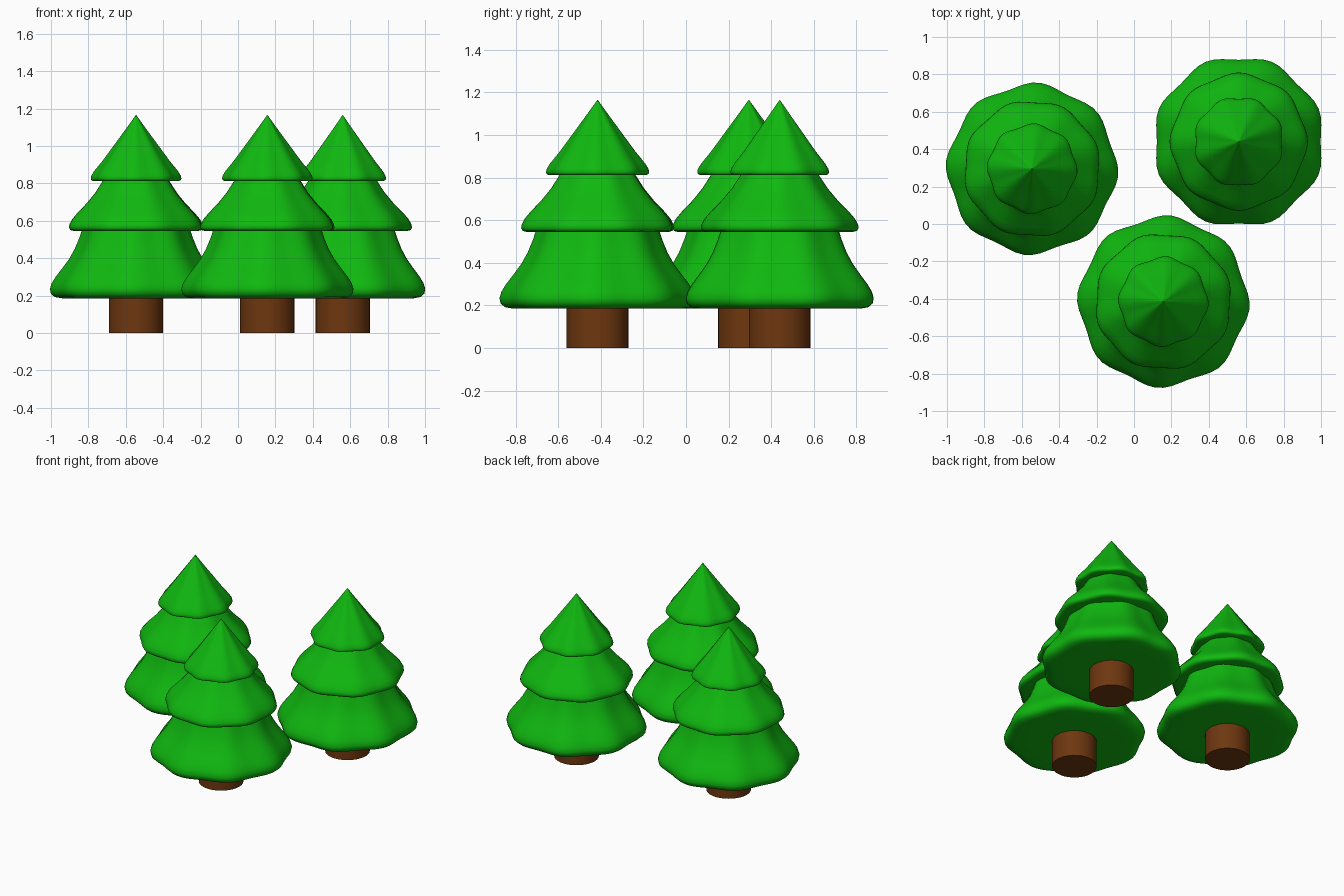
import bpy
import bmesh
from math import cos, sin, pi, radians

cube = bpy.data.objects.get("Cube")
if cube:
    bpy.data.objects.remove(cube, do_unlink=True)


def make_material(name, rgb):
    mat = bpy.data.materials.new(name)
    mat.use_nodes = True
    mat.diffuse_color = (*rgb, 1)
    mat.node_tree.nodes["Principled BSDF"].inputs["Base Color"].default_value = (*rgb, 1)
    return mat


green = make_material("leaf green", (0.005, 0.48, 0.005))
brown = make_material("bark brown", (0.155, 0.038, 0.005))


def lathe(name, profile, segments, material, location, lobe=0.0, turn=0.0):
    """Revolve (radius, height) points, with eight gentle lobes around the axis."""
    bm = bmesh.new()
    rings = []
    for radius, z in profile:
        ring = []
        for i in range(segments):
            a = 2 * pi * i / segments
            r = radius * (1 + lobe * cos(8 * (a - turn)))
            ring.append(bm.verts.new((r * cos(a), r * sin(a), z)))
        rings.append(ring)
    for low, high in zip(rings, rings[1:]):
        for i in range(segments):
            j = (i + 1) % segments
            bm.faces.new((low[i], low[j], high[j], high[i]))
    bm.faces.new(rings[0][::-1])
    bm.faces.new(rings[-1])
    mesh = bpy.data.meshes.new(name)
    bm.to_mesh(mesh)
    bm.free()
    mesh.materials.append(material)
    obj = bpy.data.objects.new(name, mesh)
    obj.location = (*location, 0)
    bpy.context.collection.objects.link(obj)
    bpy.ops.object.select_all(action="DESELECT")
    bpy.context.view_layer.objects.active = obj
    obj.select_set(True)
    bpy.ops.object.shade_smooth_by_angle(angle=radians(50))


# Outline of each foliage tier, from the underside up
lower = [(0.30, 0.185), (0.385, 0.185), (0.425, 0.192), (0.445, 0.21), (0.45, 0.235),
         (0.441, 0.265), (0.42, 0.30), (0.386, 0.345), (0.35, 0.395), (0.32, 0.45),
         (0.296, 0.51), (0.28, 0.56)]
middle = [(0.25, 0.545), (0.335, 0.545), (0.355, 0.55), (0.362, 0.563), (0.36, 0.58),
          (0.345, 0.608), (0.318, 0.64), (0.265, 0.695), (0.22, 0.75), (0.175, 0.82)]
upper = [(0.15, 0.812), (0.222, 0.812), (0.233, 0.817), (0.236, 0.826), (0.233, 0.841),
         (0.218, 0.866), (0.175, 0.92), (0.10, 1.025), (0.05, 1.095), (0.001, 1.165)]
trunk = [(0.145, 0), (0.145, 0.22)]

# Three trees: position and turn
trees = {
    "left_back": ((0.56, 0.44), radians(22.5)),
    "right_back": ((-0.545, 0.295), radians(-3.5)),
    "front": ((0.157, -0.415), radians(-3.5)),
}
for place, (spot, turn) in trees.items():
    lathe(place + "_trunk", trunk, 32, brown, spot)
    lathe(place + "_lower_foliage", lower, 64, green, spot, 0.027, turn)
    lathe(place + "_middle_foliage", middle, 64, green, spot, 0.022, turn + pi / 8)
    lathe(place + "_upper_foliage", upper, 64, green, spot, 0.03, turn)
